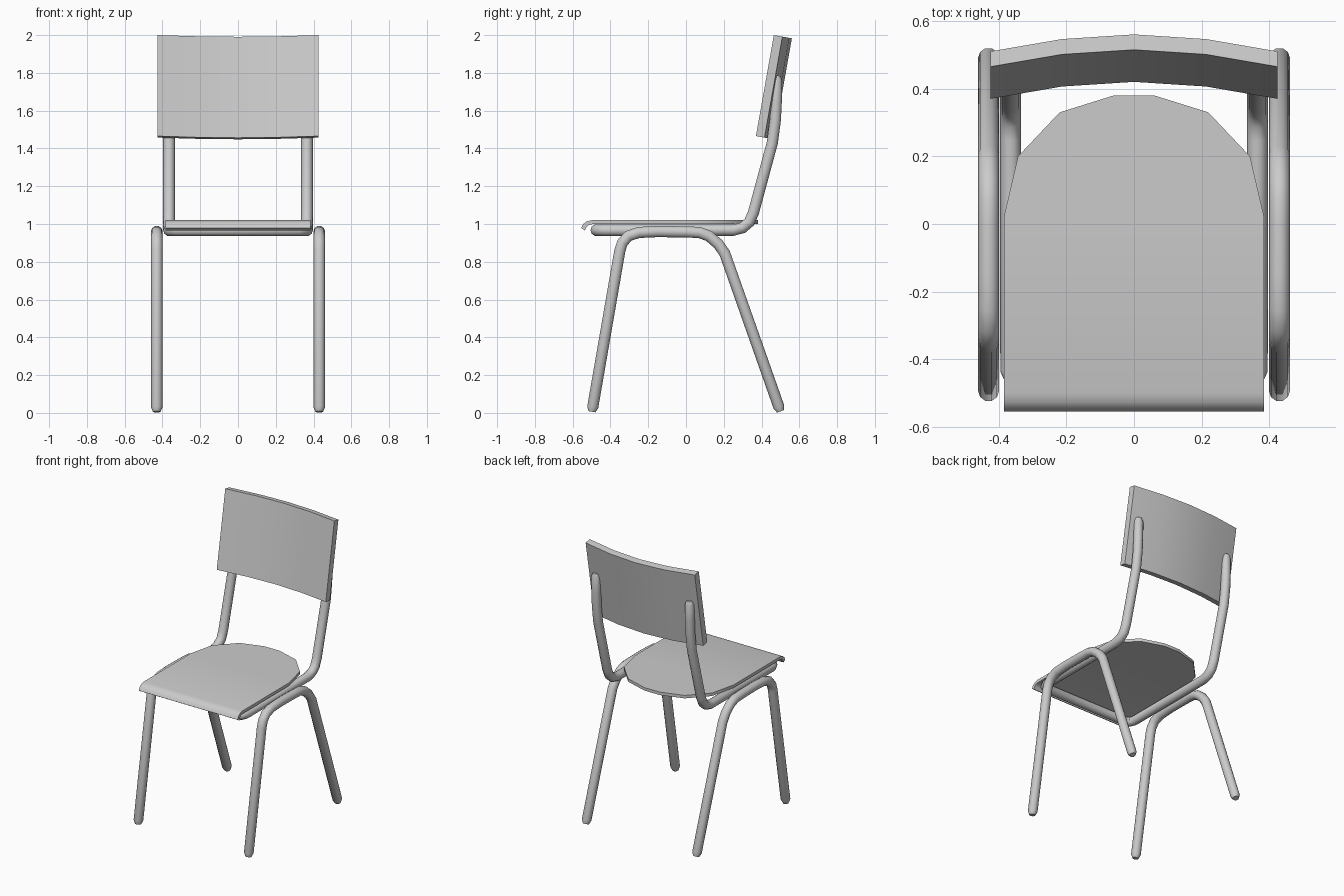
import bpy, bmesh
from math import radians, sin, cos, atan2
from mathutils import Vector

if "Cube" in bpy.data.objects:
    bpy.data.objects.remove(bpy.data.objects["Cube"])


def finish(obj, angle):
    bpy.ops.object.select_all(action='DESELECT')
    obj.select_set(True)
    bpy.context.view_layer.objects.active = obj
    if obj.type == 'CURVE':
        bpy.ops.object.convert(target='MESH')
        obj = bpy.context.view_layer.objects.active
    bpy.ops.object.shade_smooth_by_angle(angle=radians(angle))


def tube(name, pts, radius=0.031, tip=0.025):
    """Bent steel tube with slightly tapered, closed ends."""
    pts = [Vector(p) for p in pts]
    a = pts[0] + (pts[1] - pts[0]).normalized() * tip
    b = pts[-1] + (pts[-2] - pts[-1]).normalized() * tip
    path = [pts[0], a] + pts[1:-1] + [b, pts[-1]]
    cu = bpy.data.curves.new(name, 'CURVE')
    cu.dimensions = '3D'
    cu.bevel_depth = radius
    cu.bevel_resolution = 3
    cu.use_fill_caps = True
    sp = cu.splines.new('POLY')
    sp.points.add(len(path) - 1)
    for i, p in enumerate(path):
        sp.points[i].co = (*p, 1)
        sp.points[i].radius = 0.65 if i in (0, len(path) - 1) else 1
    obj = bpy.data.objects.new(name, cu)
    bpy.context.collection.objects.link(obj)
    finish(obj, 50)


def loft(name, rings, angle):
    """Closed solid through a row of four-cornered sections."""
    bm = bmesh.new()
    vs = [[bm.verts.new(p) for p in r] for r in rings]
    for a, b in zip(vs, vs[1:]):
        for i in range(4):
            j = (i + 1) % 4
            bm.faces.new((a[i], a[j], b[j], b[i]))
    bm.faces.new(vs[0])
    bm.faces.new(vs[-1])
    bmesh.ops.recalc_face_normals(bm, faces=bm.faces)
    me = bpy.data.meshes.new(name)
    bm.to_mesh(me)
    bm.free()
    obj = bpy.data.objects.new(name, me)
    bpy.context.collection.objects.link(obj)
    finish(obj, angle)


# Side leg hoops: front foot, over the top, back foot
leg = [(-0.498, 0.006), (-0.35, 0.86), (-0.337, 0.90), (-0.305, 0.937),
       (-0.25, 0.955), (-0.15, 0.96), (0.0, 0.958), (0.07, 0.955),
       (0.12, 0.937), (0.17, 0.895), (0.205, 0.845), (0.50, 0.008)]
for side, label in ((-1, "left"), (1, "right")):
    tube(label + "_leg_hoop", [(side * 0.43, y, z) for y, z in leg])

# Seat and back frame: one tube from post to post, round the seat front
half = [(0.365, 0.48, 1.785), (0.365, 0.478, 1.65), (0.365, 0.473, 1.55),
        (0.365, 0.457, 1.43), (0.365, 0.357, 1.06), (0.365, 0.335, 1.01),
        (0.365, 0.30, 0.98), (0.365, 0.25, 0.967), (0.365, -0.43, 0.967),
        (0.352, -0.462, 0.967), (0.32, -0.475, 0.967)]
tube("seat_and_back_frame", half + [(-x, y, z) for x, y, z in reversed(half)])

# Seat: rolled front edge, rounded rear. Half width, top y z, underside y z
seat = [(0.385, -0.555, 0.978, -0.535, 0.966), (0.385, -0.545, 0.999, -0.527, 0.984),
        (0.385, -0.527, 1.013, -0.514, 0.995), (0.385, -0.50, 1.02, -0.495, 0.999)]
seat += [(w, y, 1.02, y, 0.999) for w, y in
         ((0.385, 0.02), (0.343, 0.20), (0.22, 0.33), (0.06, 0.38))]
loft("seat", [[(-w, yt, zt), (w, yt, zt), (w, yb, zb), (-w, yb, zb)]
              for w, yt, zt, yb, zb in seat], 40)

# Backrest: curved slab leaning back
tilt = atan2(0.095, 0.535)
down = Vector((0, -sin(tilt), -cos(tilt))) * 0.543
back = Vector((0, cos(tilt), -sin(tilt)))
rings = []
for x, d in ((-0.425, 0), (-0.213, 0.037), (0, 0.051), (0.213, 0.037), (0.425, 0)):
    front = Vector((x, 0.465, 2.0)) + back * d
    rear = front + back * 0.046
    rings.append([front, rear, rear + down, front + down])
loft("backrest", rings, 40)
